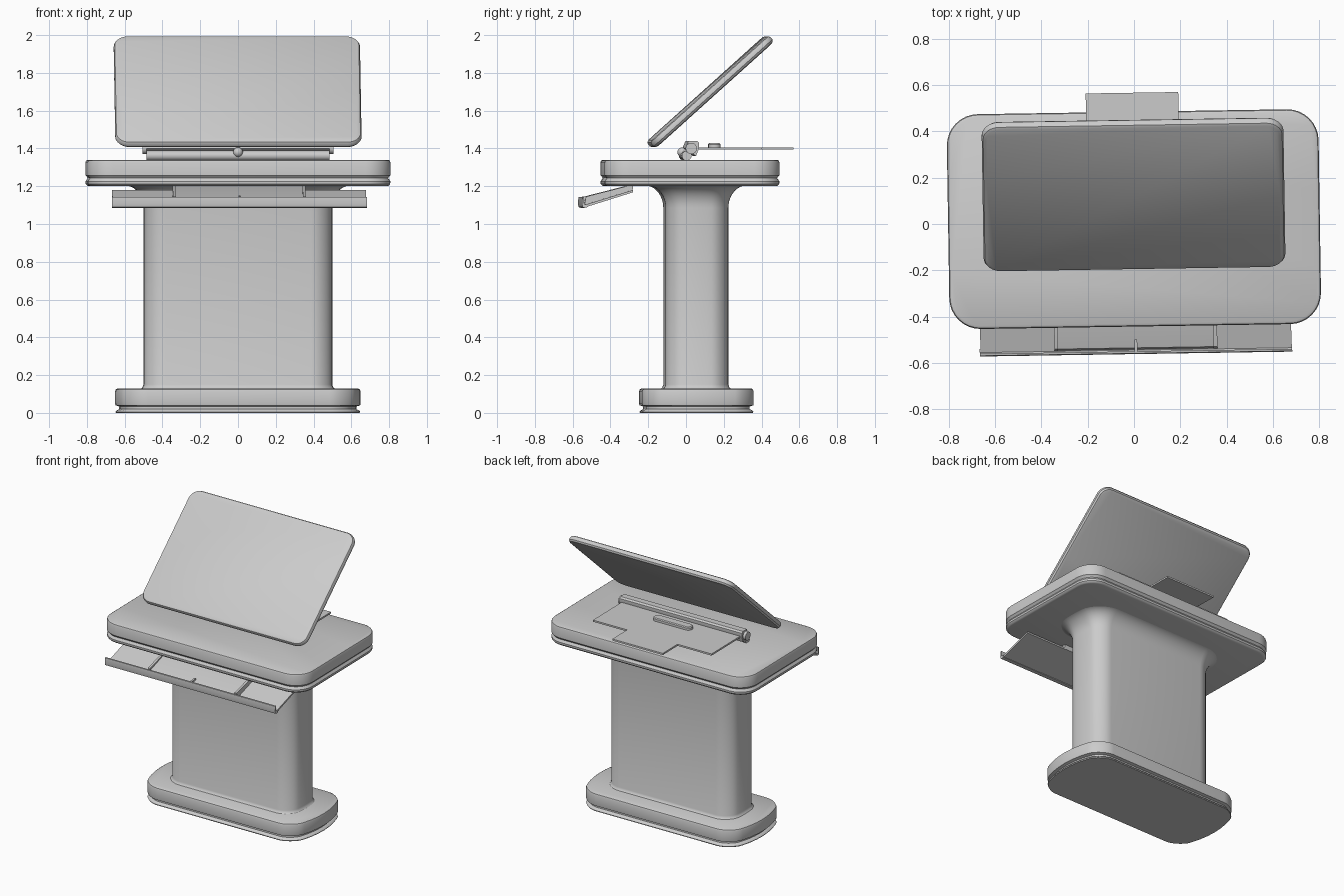
import bpy, bmesh, math
from mathutils import Matrix

if "Cube" in bpy.data.objects:
    bpy.data.objects.remove(bpy.data.objects["Cube"])

TWIST = Matrix.Rotation(math.radians(0.9), 4, 'Z')   # whole model is turned very slightly


def finish(name, bm, matrix=Matrix(), angle=35):
    bmesh.ops.recalc_face_normals(bm, faces=bm.faces)
    bm.transform(TWIST @ matrix)
    mesh = bpy.data.meshes.new(name)
    bm.to_mesh(mesh)
    bm.free()
    ob = bpy.data.objects.new(name, mesh)
    bpy.context.collection.objects.link(ob)
    bpy.ops.object.select_all(action='DESELECT')
    ob.select_set(True)
    bpy.context.view_layer.objects.active = ob
    bpy.ops.object.shade_smooth_by_angle(angle=math.radians(angle))
    return ob


def outline(hw, hd, r, bow=0.0, seg=8):
    """Rounded rectangle whose short ends can bulge outwards."""
    w = hw - bow
    pts = []
    for i, (sx, sy) in enumerate([(1, 1), (-1, 1), (-1, -1), (1, -1)]):
        for k in range(seg + 1):
            a = math.pi / 2 * (i + k / seg)
            pts.append((sx * (w - r) + r * math.cos(a), sy * (hd - r) + r * math.sin(a)))
        if i in (1, 3):      # fold points along a straight end so it can bow
            continue
        ends = hd - r
        if i == 0:
            continue
    # add points along both ends
    n = seg + 1
    left = [(-w, (hd - r) * (1 - 2 * k / 6)) for k in range(1, 6)]
    right = [(w, -(hd - r) * (1 - 2 * k / 6)) for k in range(1, 6)]
    pts = pts[:2 * n] + left + pts[2 * n:] + right
    return [(x + math.copysign(bow, x) * (abs(x) / w) ** 4 * (1 - (y / hd) ** 2), y) for x, y in pts]


def loft(name, hw, hd, r, profile, cy=0.0, bow=0.0, matrix=Matrix()):
    """Stack rounded outlines; profile is a list of (outward offset, z)."""
    bm = bmesh.new()
    rings = [[bm.verts.new((x, y + cy, z)) for x, y in outline(hw + o, hd + o, r + o, bow)]
             for o, z in profile]
    n = len(rings[0])
    for a, b in zip(rings, rings[1:]):
        for i in range(n):
            j = (i + 1) % n
            bm.faces.new((a[i], a[j], b[j], b[i]))
    bm.faces.new(rings[0])
    bm.faces.new(rings[-1])
    return finish(name, bm, matrix)


def prism_x(name, pts, x0, x1):
    """Extrude a (y, z) profile from x0 to x1."""
    bm = bmesh.new()
    f = bm.faces.new([bm.verts.new((x0, y, z)) for y, z in pts])
    new = bmesh.ops.extrude_face_region(bm, geom=[f])['geom']
    bmesh.ops.translate(bm, vec=(x1 - x0, 0, 0),
                        verts=[v for v in new if isinstance(v, bmesh.types.BMVert)])
    return finish(name, bm)


def cylinder_x(name, x0, x1, y, z, r):
    pts = [(y + r * math.cos(k * math.tau / 16), z + r * math.sin(k * math.tau / 16)) for k in range(16)]
    return prism_x(name, pts, x0, x1)


# Foot with a shadow groove near the floor
loft("foot", 0.65, 0.296, 0.10,
     [(-0.005, 0), (-0.002, 0.006), (-0.008, 0.013), (-0.022, 0.02), (-0.022, 0.034), (-0.002, 0.04),
      (0, 0.05), (0, 0.112), (-0.004, 0.124), (-0.014, 0.13)], cy=0.055, bow=0.07)

# Column, flaring into the table
flare = [(0.10 * (1 - math.cos(a)), 1.085 + 0.12 * math.sin(a))
         for a in [math.pi / 2 * k / 9 for k in range(10)]]
loft("column", 0.50, 0.166, 0.09,
     [(0.018, 0.125), (0.006, 0.134), (0, 0.15)] + flare, cy=0.052, bow=0.025)

# Table top with a groove around the rim
loft("table_top", 0.803, 0.464, 0.135,
     [(-0.022, 1.2), (-0.01, 1.203), (-0.002, 1.212), (-0.001, 1.226), (-0.008, 1.236), (-0.013, 1.243),
      (-0.008, 1.25), (0, 1.258), (0, 1.325), (-0.004, 1.335), (-0.014, 1.34)], cy=0.021)

# Tilted screen slab
tilt = Matrix.Translation((0, 0.128, 1.70)) @ Matrix.Rotation(math.radians(42), 4, 'X')
loft("screen", 0.652, 0.424, 0.075,
     [(-0.022, -0.023), (-0.008, -0.019), (0, -0.008), (0, 0.008), (-0.006, 0.018), (-0.018, 0.023)],
     matrix=tilt)

# Hinge behind the screen
prism_x("hinge_bar", [(-0.012, 1.40), (0.045, 1.36), (0.062, 1.40), (0.062, 1.43), (0.05, 1.44), (0.005, 1.44)],
        -0.485, 0.485)
cylinder_x("hinge_rod", -0.485, 0.485, -0.004, 1.362, 0.026)
for s in (-1, 1):
    cylinder_x("hinge_knob", s * 0.485, s * 0.505, 0.02, 1.40, 0.03)
bm = bmesh.new()
bmesh.ops.create_uvsphere(bm, u_segments=16, v_segments=10, radius=0.026)
finish("hinge_button", bm, Matrix.Translation((0, -0.02, 1.38)))

# Flat T-shaped plate reaching out at the back
half = [(0.47, 0.04), (0.47, 0.395), (0.20, 0.395), (0.20, 0.567)]
bm = bmesh.new()
face = bm.faces.new([bm.verts.new((x, y, 1.394)) for x, y in half + [(-x, y) for x, y in reversed(half)]])
ext = bmesh.ops.extrude_face_region(bm, geom=[face])['geom']
bmesh.ops.translate(bm, vec=(0, 0, 0.012), verts=[v for v in ext if isinstance(v, bmesh.types.BMVert)])
finish("rear_plate", bm)

# Raised grip on the plate
loft("plate_grip", 0.15, 0.032, 0.03,
     [(0.0, 1.40), (0.0, 1.422), (-0.006, 1.428)], cy=0.15)

# Sloping tray under the front edge: two low wings, a raised centre and a full-width lip
wing = [(-0.545, 1.088), (-0.29, 1.168), (-0.29, 1.18), (-0.545, 1.102)]
for side, s in (("left", -1), ("right", 1)):
    prism_x("tray_wing_" + side, wing, s * 0.34, s * 0.672)
    prism_x("tray_divider_" + side,
            [(-0.545, 1.095), (-0.29, 1.17), (-0.285, 1.2), (-0.32, 1.2), (-0.535, 1.145)],
            s * 0.336, s * 0.352)
prism_x("tray_centre", [(-0.545, 1.09), (-0.29, 1.17), (-0.285, 1.2), (-0.32, 1.197), (-0.535, 1.128)],
        -0.34, 0.34)
prism_x("tray_lip", [(-0.53, 1.09), (-0.548, 1.086), (-0.558, 1.09), (-0.562, 1.105), (-0.559, 1.142),
                     (-0.55, 1.144), (-0.552, 1.112), (-0.545, 1.102), (-0.53, 1.104)], -0.675, 0.675)
prism_x("tray_pin", [(-0.55, 1.11), (-0.50, 1.13), (-0.50, 1.15), (-0.55, 1.145)], -0.006, 0.006)
